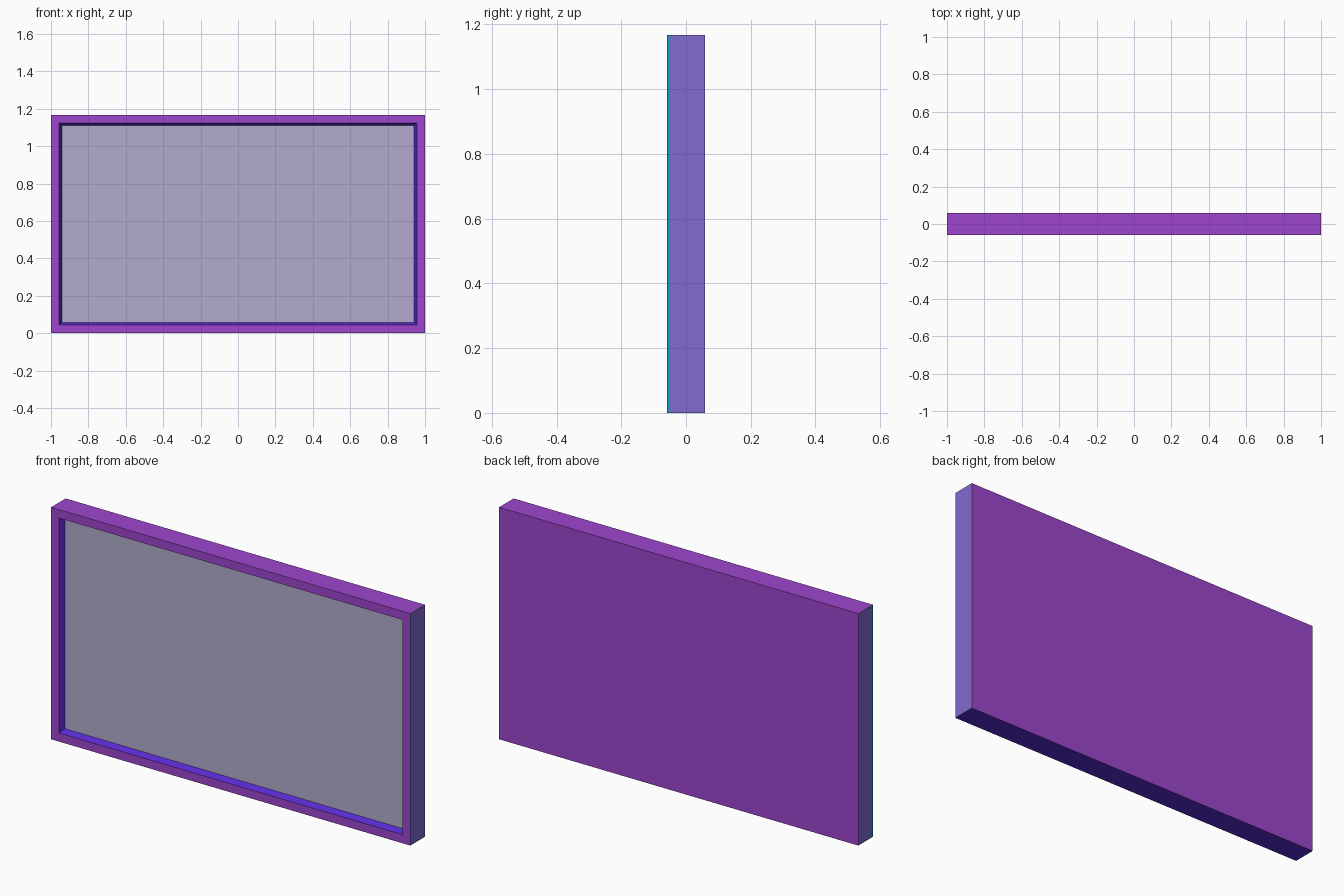
import bpy, bmesh

if "Cube" in bpy.data.objects:
    bpy.data.objects.remove(bpy.data.objects["Cube"])

W, D, H = 1.0, 0.058, 1.167        # half width, half depth, height
BEZEL, SLOPE, RECESS, STRIP = 0.043, 0.015, 0.028, 0.006


def srgb(r, g, b):
    lin = [c / 12.92 if c <= 0.04045 else ((c + 0.055) / 1.055) ** 2.4
           for c in (r / 255, g / 255, b / 255)]
    return (*lin, 1.0)


def material(name, *rgb):
    m = bpy.data.materials.new(name)
    m.diffuse_color = srgb(*rgb)
    m.use_nodes = True
    m.node_tree.nodes["Principled BSDF"].inputs["Base Color"].default_value = m.diffuse_color
    return m


purple = material("purple", 158, 70, 206)
side_violet = material("side violet", 129, 108, 207)
indigo = material("indigo", 88, 42, 208)
screen_grey = material("screen grey", 178, 171, 206)
teal = material("teal", 0, 160, 190)


def ring(bm, inset, y):
    x = W - inset
    return [bm.verts.new(p) for p in ((-x, y, inset), (x, y, inset),
                                      (x, y, H - inset), (-x, y, H - inset))]


def bridge(bm, a, b, mats):
    # one quad per side: bottom, right, top, left
    for i in range(4):
        j = (i + 1) % 4
        bm.faces.new((a[i], a[j], b[j], b[i])).material_index = mats[i]


def finish(bm, name, mats):
    me = bpy.data.meshes.new(name)
    bm.to_mesh(me)
    bm.free()
    for m in mats:
        me.materials.append(m)
    ob = bpy.data.objects.new(name, me)
    bpy.context.collection.objects.link(ob)


# housing: back panel, edges with a thin strip at the front, bezel, sloped lip
bm = bmesh.new()
back = ring(bm, 0, D)
mid = ring(bm, 0, -D + STRIP)
front = ring(bm, 0, -D)
lip = ring(bm, BEZEL, -D)
floor = ring(bm, BEZEL + SLOPE, -D + RECESS)
bm.faces.new(back[::-1]).material_index = 0
bridge(bm, back[::1], mid, (2, 1, 0, 1))
bridge(bm, mid, front, (2, 3, 0, 3))
bridge(bm, front, lip, (0, 0, 0, 0))
bridge(bm, lip, floor, (2, 2, 2, 2))
bmesh.ops.recalc_face_normals(bm, faces=bm.faces)
# orient outward using the back panel as reference
bm.normal_update()
bm.faces.ensure_lookup_table()
if bm.faces[0].normal.y < 0:
    bmesh.ops.reverse_faces(bm, faces=bm.faces)
finish(bm, "housing", (purple, side_violet, indigo, teal))

# screen: flat panel closing the recess, facing the front
bm = bmesh.new()
bm.faces.new(ring(bm, BEZEL + SLOPE, -D + RECESS))
finish(bm, "screen", (screen_grey,))
